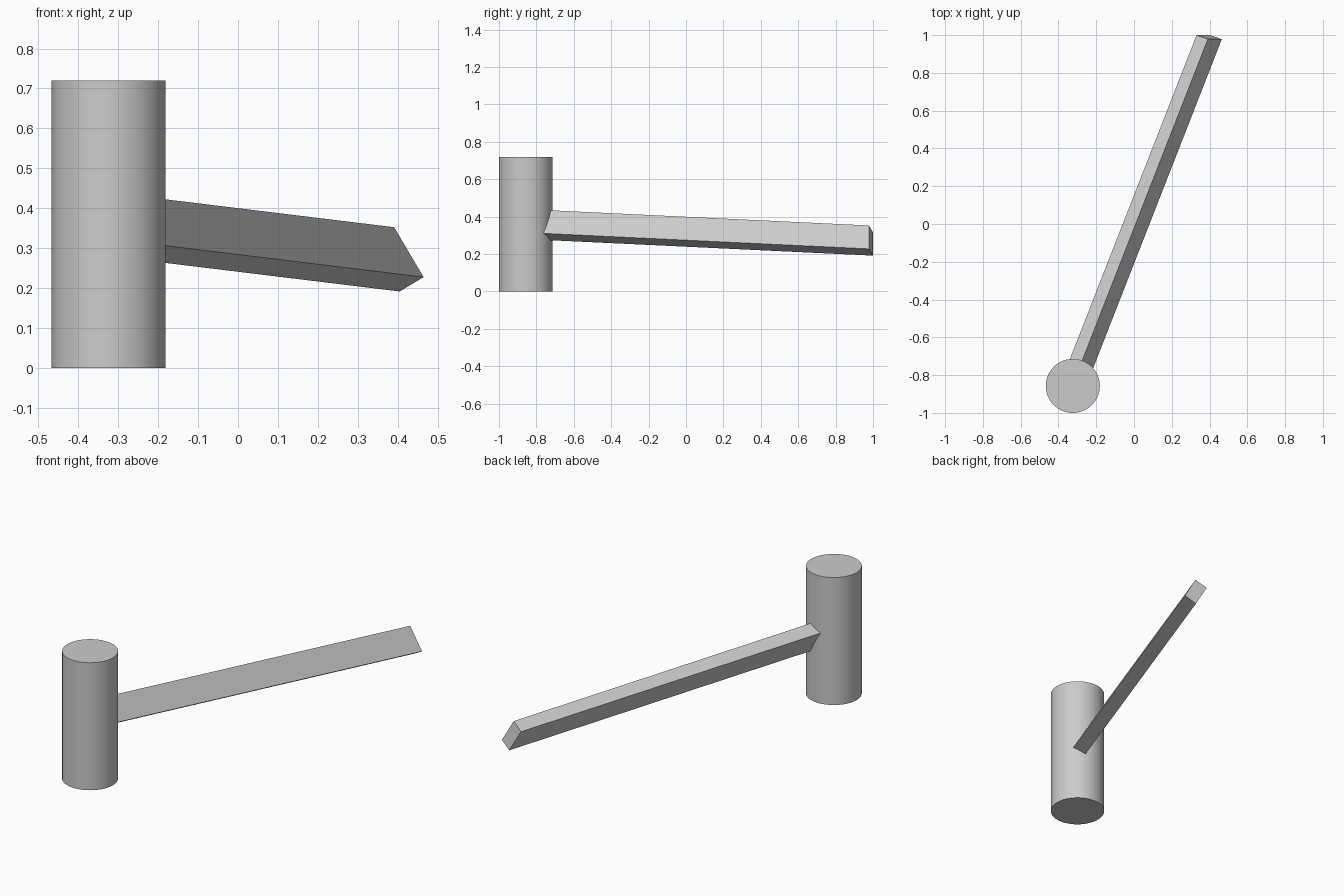
import bpy
import bmesh
from mathutils import Matrix, Vector

default = bpy.data.objects.get("Cube")
if default:
    bpy.data.objects.remove(default, do_unlink=True)

# One plain grey for everything
grey = bpy.data.materials.new("plain grey")
grey.use_nodes = True
colour = (0.6, 0.6, 0.6, 1)
grey.diffuse_color = colour
grey.node_tree.nodes["Principled BSDF"].inputs["Base Color"].default_value = colour

HEIGHT, RADIUS = 0.72, 0.143
post_centre = Vector((-0.324, -0.857, HEIGHT / 2))

# Upright round post
bpy.ops.mesh.primitive_cylinder_add(vertices=64, radius=RADIUS, depth=HEIGHT, location=post_centre)
post = bpy.context.object
post.name = "round_post"
post.data.materials.append(grey)
bpy.ops.object.shade_smooth_by_angle()

# Slanted arm: a skewed box given by its three edge directions,
# running from the middle of the post to its free end
width = Vector((0.06, -0.021, 0.036))
depth = Vector((0.074, 0.0, -0.125))
length = Vector((0.722, 1.846, -0.088))
skew = Matrix((width, depth, length)).transposed().to_4x4()

bm = bmesh.new()
bmesh.ops.create_cube(bm, size=1, matrix=Matrix.Translation(post_centre + length / 2) @ skew)
bmesh.ops.recalc_face_normals(bm, faces=bm.faces)
mesh = bpy.data.meshes.new("slanted_arm")
bm.to_mesh(mesh)
bm.free()
mesh.materials.append(grey)
arm = bpy.data.objects.new("slanted_arm", mesh)
bpy.context.collection.objects.link(arm)
